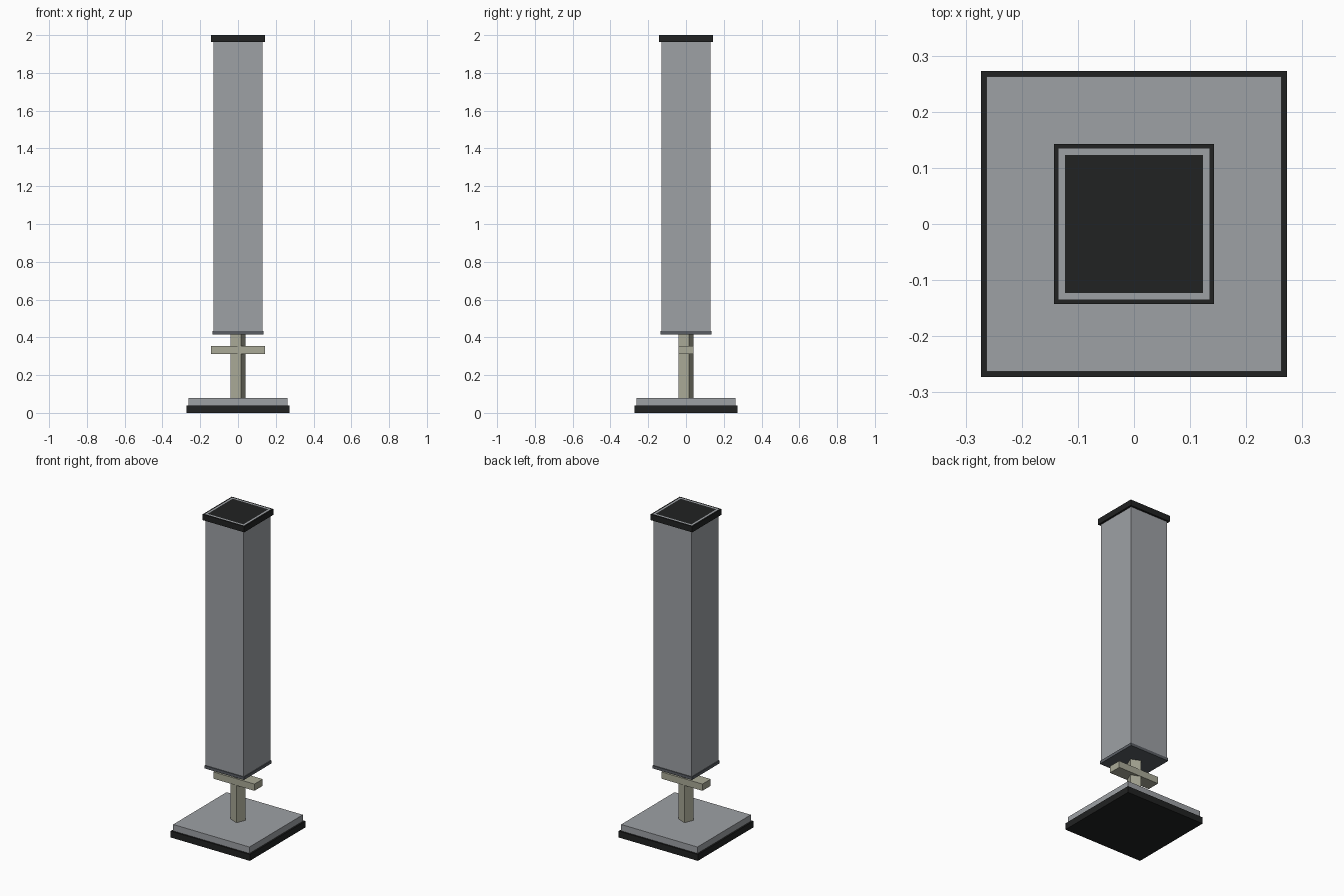
import bpy, bmesh, math

cube = bpy.data.objects.get("Cube")
if cube:
    bpy.data.objects.remove(cube, do_unlink=True)


def material(name, r, g, b):
    m = bpy.data.materials.new(name)
    m.use_nodes = True
    m.diffuse_color = (r, g, b, 1)
    m.node_tree.nodes["Principled BSDF"].inputs["Base Color"].default_value = (r, g, b, 1)
    return m


GREY = material("light grey metal", 0.34, 0.355, 0.375)
BLACK = material("black rubber", 0.015, 0.016, 0.016)
DARK = material("dark grey metal", 0.10, 0.11, 0.125)
OLIVE = material("pale olive metal", 0.40, 0.40, 0.31)


def finish(name, bm, *mats):
    mesh = bpy.data.meshes.new(name)
    bm.to_mesh(mesh)
    bm.free()
    for m in mats:
        mesh.materials.append(m)
    obj = bpy.data.objects.new(name, mesh)
    bpy.context.collection.objects.link(obj)
    return obj


def block(half_x, half_y, bottom, top):
    bm = bmesh.new()
    bmesh.ops.create_cube(bm, size=2)
    for v in bm.verts:
        v.co.x *= half_x
        v.co.y *= half_y
        v.co.z = top if v.co.z > 0 else bottom
    return bm


# Base: rubber pad with a metal plate on it
finish("base_pad", block(0.273, 0.273, 0, 0.04), BLACK)
finish("base_plate", block(0.263, 0.263, 0.04, 0.08), GREY)

# Octagonal post with flat sides facing the axes
post = bmesh.new()
radius = 0.04 / math.cos(math.pi / 8)
bmesh.ops.create_cone(post, cap_ends=True, segments=8, radius1=radius, radius2=radius, depth=0.34)
for v in post.verts:
    angle = round(math.atan2(v.co.y, v.co.x) / (math.pi / 4) - 0.5) + 0.5
    v.co.x = radius * math.cos(angle * math.pi / 4)
    v.co.y = radius * math.sin(angle * math.pi / 4)
    v.co.z += 0.25
finish("post", post, OLIVE)

# Crossbar handle through the post
finish("crossbar", block(0.142, 0.0405, 0.313, 0.355), OLIVE)

# Square column and its bottom plate
finish("column_bottom_plate", block(0.136, 0.136, 0.415, 0.433), DARK)
finish("column", block(0.131, 0.131, 0.433, 1.97), GREY)

# Top cap, with the column's wall showing as a flush ring
cap = block(0.143, 0.143, 1.963, 2.0)
cap.normal_update()
top = [f for f in cap.faces if f.normal.z > 0.9]
bmesh.ops.inset_region(cap, faces=top, thickness=0.0125)
ring = bmesh.ops.inset_region(cap, faces=top, thickness=0.016)["faces"]
for f in ring:
    f.material_index = 1
finish("top_cap", cap, BLACK, GREY)
